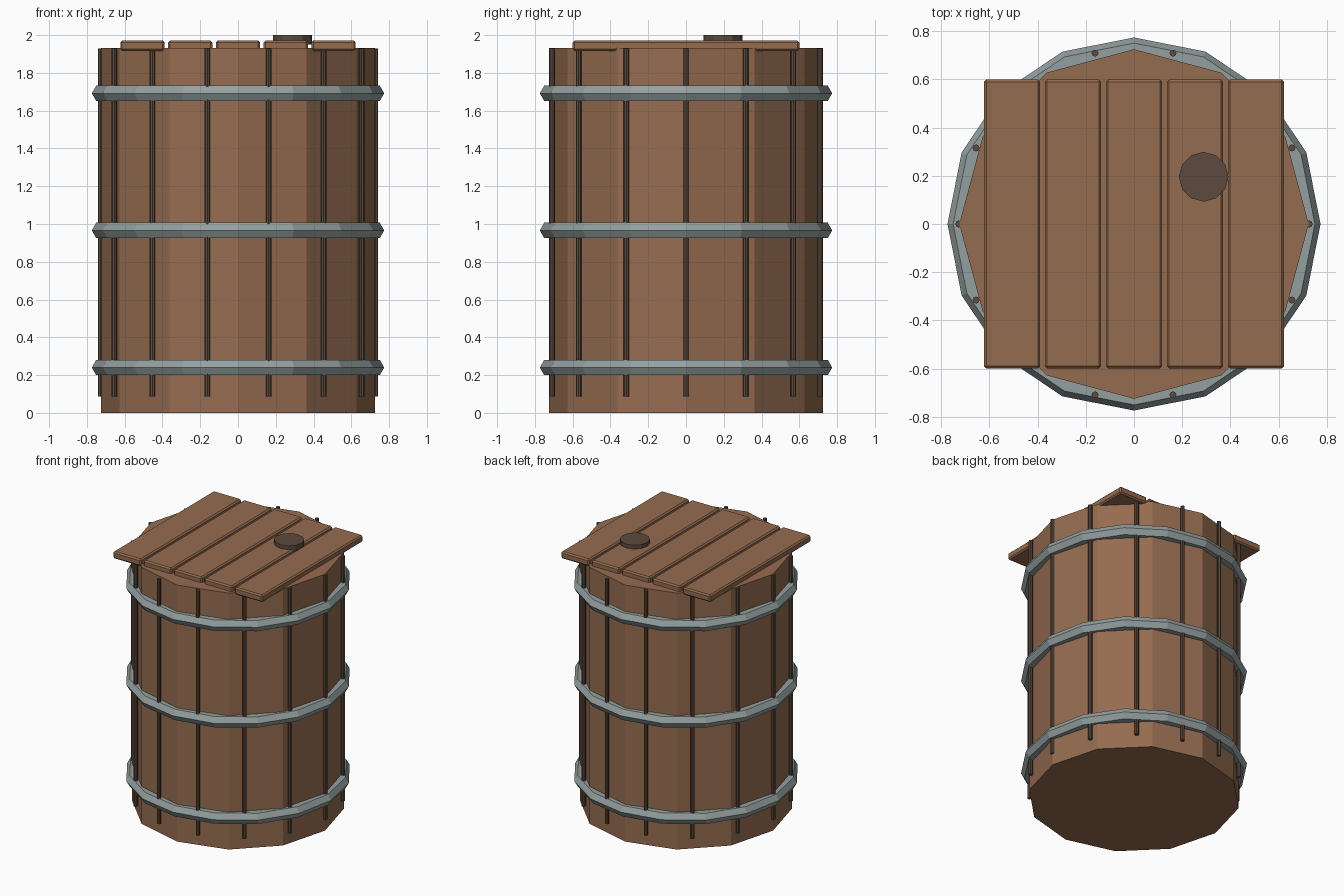
import bpy
import bmesh
import math
from mathutils import Matrix

cube = bpy.data.objects.get("Cube")
if cube:
    bpy.data.objects.remove(cube, do_unlink=True)


def material(name, rgb):
    mat = bpy.data.materials.new(name)
    mat.use_nodes = True
    color = (*rgb, 1)
    mat.diffuse_color = color
    bsdf = next(n for n in mat.node_tree.nodes if n.type == "BSDF_PRINCIPLED")
    bsdf.inputs["Base Color"].default_value = color
    return mat


WOOD = material("brown wood", (0.3, 0.15, 0.08))
IRON = material("grey iron", (0.3, 0.35, 0.35))
DARK = material("dark brown", (0.11, 0.07, 0.05))


def finish(bm, name, mat):
    mesh = bpy.data.meshes.new(name)
    bmesh.ops.recalc_face_normals(bm, faces=bm.faces)
    bm.to_mesh(mesh)
    bm.free()
    mesh.materials.append(mat)
    obj = bpy.data.objects.new(name, mesh)
    bpy.context.collection.objects.link(obj)
    return obj


def cylinder(name, mat, radius, sides, x, y, bottom, top):
    bm = bmesh.new()
    bmesh.ops.create_cone(
        bm, cap_ends=True, segments=sides, radius1=radius, radius2=radius,
        depth=top - bottom, matrix=Matrix.Translation((x, y, (bottom + top) / 2)))
    return finish(bm, name, mat)


def hoop(name, z, major=0.727, minor=0.047, around=16, section=6):
    bm = bmesh.new()
    rings = []
    for i in range(around):
        a = math.tau * i / around
        ring = []
        for j in range(section):
            b = math.tau * j / section
            r = major + minor * math.cos(b)
            ring.append(bm.verts.new(
                (r * math.cos(a), r * math.sin(a), z + minor * math.sin(b))))
        rings.append(ring)
    for i in range(around):
        here, after = rings[i], rings[(i + 1) % around]
        for j in range(section):
            k = (j + 1) % section
            bm.faces.new((here[j], after[j], after[k], here[k]))
    return finish(bm, name, IRON)


def plank(name, x):
    bm = bmesh.new()
    bmesh.ops.create_cube(
        bm, size=1,
        matrix=Matrix.Translation((x, 0, 1.944)) @ Matrix.Diagonal((0.234, 1.2, 0.054, 1)))
    obj = finish(bm, name, WOOD)
    bevel = obj.modifiers.new("Bevel", "BEVEL")
    bevel.width = 0.01
    bevel.segments = 1
    return obj


# Twelve-sided barrel body
cylinder("barrel_body", WOOD, 0.725, 12, 0, 0, 0, 1.931)

# Dark stave seams around the outside
SEAMS = 14
for i in range(SEAMS):
    a = math.tau * i / SEAMS
    cylinder(f"stave_seam_{i + 1}", DARK, 0.0145, 8,
             0.727 * math.cos(a), 0.727 * math.sin(a), 0.087, 1.93)

# Iron hoops
for name, z in (("lower_hoop", 0.24), ("middle_hoop", 0.966), ("upper_hoop", 1.692)):
    hoop(name, z)

# Lid planks and the bung on top
for i in range(5):
    plank(f"lid_plank_{i + 1}", (i - 2) * 0.253)
cylinder("bung", DARK, 0.103, 12, 0.289, 0.196, 1.95, 2.0)
